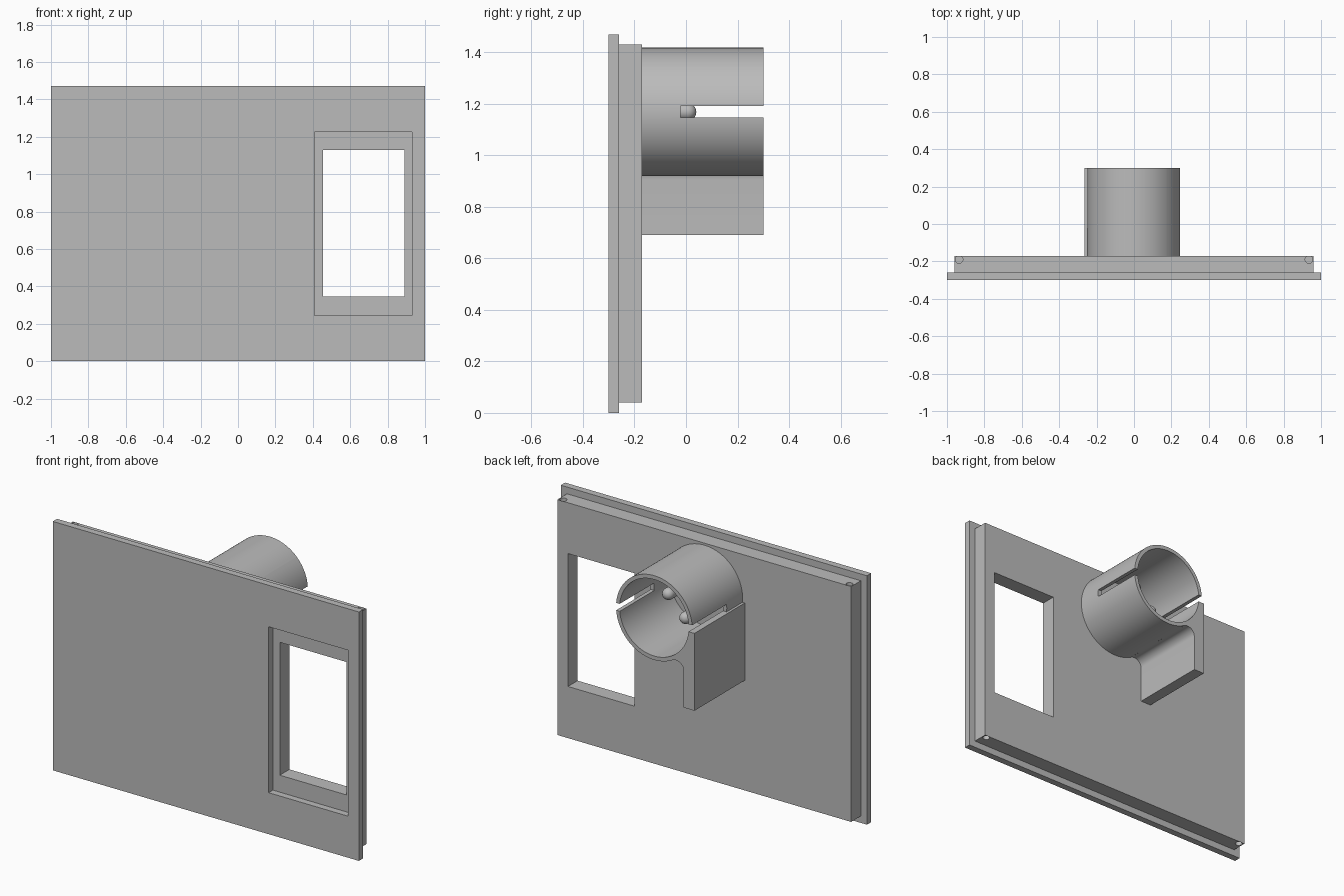
import bpy, bmesh, math
from mathutils import Vector

if "Cube" in bpy.data.objects:
    bpy.data.objects.remove(bpy.data.objects["Cube"])

grey = bpy.data.materials.new("plain_grey")
grey.diffuse_color = (0.5, 0.5, 0.5, 1)
grey.use_nodes = True
grey.node_tree.nodes["Principled BSDF"].inputs["Base Color"].default_value = grey.diffuse_color

CX, CZ, R_OUT, R_IN = -0.002, 1.169, 0.249, 0.226   # tube axis and radii
Y_PLATE, Y_END = -0.17, 0.30


def new_object(name, bm):
    bmesh.ops.remove_doubles(bm, verts=bm.verts, dist=1e-6)
    bmesh.ops.recalc_face_normals(bm, faces=bm.faces)
    mesh = bpy.data.meshes.new(name)
    bm.to_mesh(mesh)
    bm.free()
    ob = bpy.data.objects.new(name, mesh)
    mesh.materials.append(grey)
    bpy.context.collection.objects.link(ob)
    return ob


def box(name, x0, x1, y0, y1, z0, z1):
    return prism(name, [(x0, z0), (x1, z0), (x1, z1), (x0, z1)], y0, y1)


def prism(name, outline, y0, y1):
    """Extrude an (x, z) outline along y."""
    bm = bmesh.new()
    face = bm.faces.new([bm.verts.new((x, y0, z)) for x, z in outline])
    ext = bmesh.ops.extrude_face_region(bm, geom=[face])["geom"]
    verts = [v for v in ext if isinstance(v, bmesh.types.BMVert)]
    bmesh.ops.translate(bm, verts=verts, vec=(0, y1 - y0, 0))
    return new_object(name, bm)


def arc(cx, cz, r, a0, a1, n):
    """n + 1 points of an arc, angles in radians."""
    return [(cx + r * math.cos(a0 + (a1 - a0) * i / n),
             cz + r * math.sin(a0 + (a1 - a0) * i / n)) for i in range(n + 1)]


def lathe(name, profile, origin, axis, steps):
    """Spin (radius, height) points around an axis through origin."""
    bm = bmesh.new()
    axis = Vector(axis)
    side = axis.orthogonal().normalized()
    verts = [bm.verts.new(Vector(origin) + side * r + axis * h) for r, h in profile]
    edges = [bm.edges.new(p) for p in zip(verts, verts[1:])]
    bmesh.ops.spin(bm, geom=verts + edges, cent=origin, axis=axis,
                   angle=math.tau, steps=steps)
    bmesh.ops.dissolve_degenerate(bm, edges=bm.edges, dist=1e-6)
    return new_object(name, bm)


def cut(ob, cutters):
    bpy.context.view_layer.objects.active = ob
    for c in cutters:
        m = ob.modifiers.new("cut", 'BOOLEAN')
        m.operation, m.solver, m.object = 'DIFFERENCE', 'EXACT', c
        bpy.ops.object.modifier_apply(modifier=m.name)
        bpy.data.objects.remove(c)


def smooth(ob):
    bpy.ops.object.select_all(action='DESELECT')
    ob.select_set(True)
    bpy.context.view_layer.objects.active = ob
    bpy.ops.object.shade_smooth_by_angle(angle=math.radians(30))


# front plate with the wide window recess
front = box("front_plate", -1, 1, -0.30, -0.26, 0, 1.47)
cut(front, [box("recess_cutter", 0.41, 0.93, -0.4, -0.2, 0.245, 1.225)])

# back plate with the window opening and blind corner holes
back = box("back_plate", -0.96, 0.96, -0.26, Y_PLATE, 0.04, 1.43)
cutters = [box("window_cutter", 0.455, 0.89, -0.4, 0, 0.345, 1.13)]
for x in (-0.935, 0.935):
    for z, up in ((1.43, -1), (0.04, 1)):
        cutters.append(lathe("hole_cutter", [(0, -0.05), (0.02, -0.05), (0.02, 0.1), (0, 0.1)],
                             (x, -0.19, z), (0, 0, up), 24))
cut(back, cutters)
smooth(back)

# holder tube, split by a slot on both sides
tube = lathe("holder_tube", [(R_IN, 0), (R_OUT, 0), (R_OUT, Y_END - Y_PLATE),
                             (R_IN, Y_END - Y_PLATE), (R_IN, 0)],
             (CX, Y_PLATE, CZ), (0, 1, 0), 96)
cut(tube, [box("slot_cutter", -0.5, 0.5, -0.022, 0.5, 1.147, 1.191)])
smooth(tube)

# support leg, blended into the tube with a round fillet
f, x_in, x_out = 0.05, -0.195, -0.265
fx = x_in + f
fz = CZ - math.sqrt((R_OUT + f) ** 2 - (fx - CX) ** 2)
to_tube = math.atan2(CZ - fz, CX - fx)
r_mid = R_OUT - 0.008
top = 1.147
a_top = math.pi + math.asin((CZ - top) / r_mid)
outline = [(x_out, 0.69), (x_in, 0.69)]
outline += arc(fx, fz, f, math.pi, to_tube, 12)
outline += arc(CX, CZ, r_mid, to_tube + math.pi, a_top, 24)
outline += [(x_out, top)]
smooth(prism("support_leg", outline, Y_PLATE, Y_END))

# four round-tipped stop pins inside the tube
pin_r, tip = 0.034, 0.04 - Y_PLATE
profile = [(pin_r, 0)] + [(pin_r * math.cos(a), tip - pin_r + pin_r * math.sin(a))
                          for a in (math.pi / 2 * i / 8 for i in range(9))]
for i in range(4):
    a = i * math.pi / 2
    smooth(lathe(f"stop_pin_{i + 1}", profile,
                 (CX + 0.112 * math.cos(a), Y_PLATE, CZ + 0.112 * math.sin(a)),
                 (0, 1, 0), 24))
